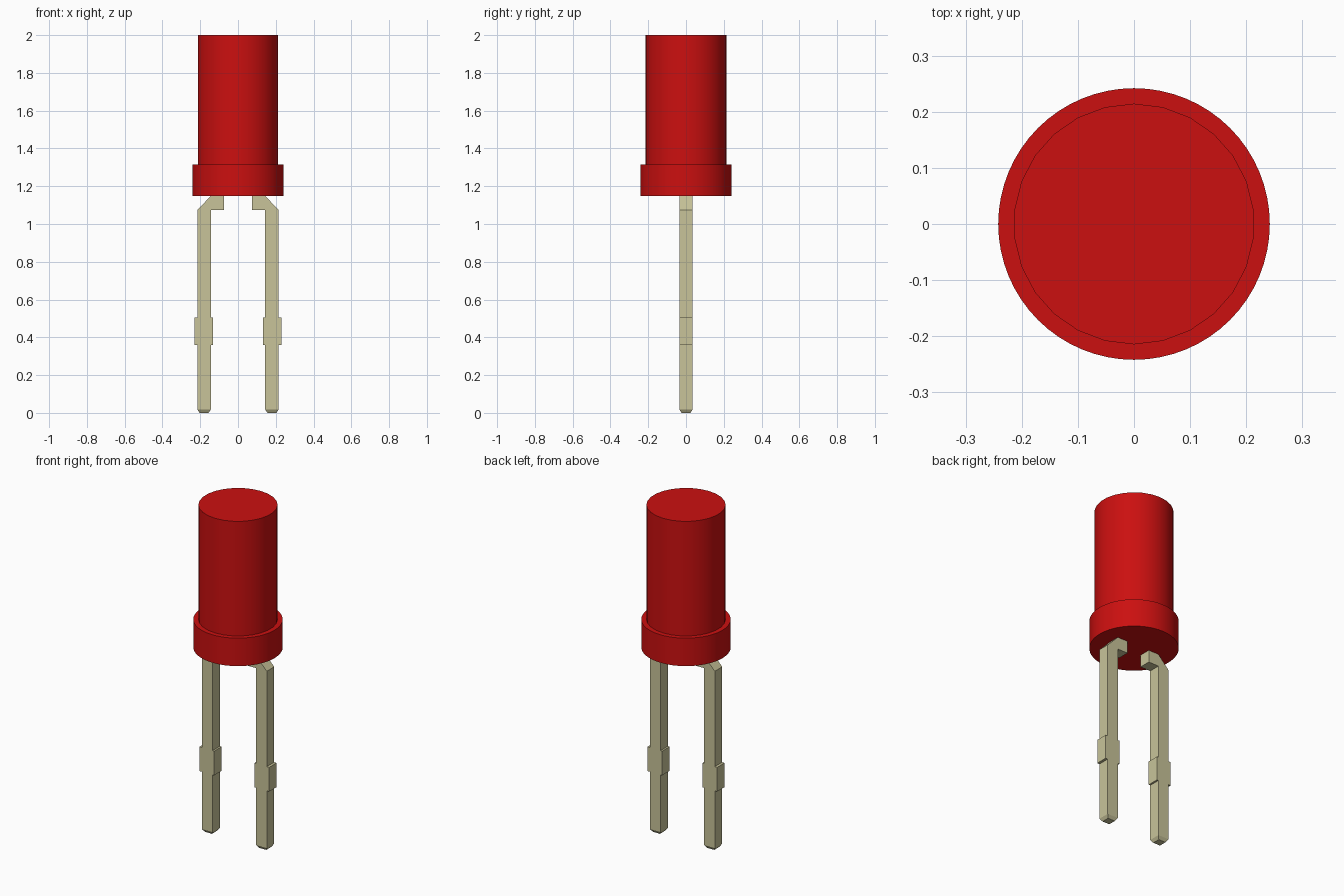
import bpy, bmesh, math

cube = bpy.data.objects.get("Cube")
if cube:
    bpy.data.objects.remove(cube, do_unlink=True)


def material(name, rgb):
    m = bpy.data.materials.new(name)
    m.use_nodes = True
    colour = (*rgb, 1)
    m.diffuse_color = colour
    m.node_tree.nodes["Principled BSDF"].inputs["Base Color"].default_value = colour
    return m


red = material("red_plastic", (0.60, 0.005, 0.005))
metal = material("tinned_metal", (0.58, 0.55, 0.32))


def add_object(name, bm, mat):
    bmesh.ops.recalc_face_normals(bm, faces=bm.faces)
    mesh = bpy.data.meshes.new(name)
    bm.to_mesh(mesh)
    bm.free()
    mesh.materials.append(mat)
    ob = bpy.data.objects.new(name, mesh)
    bpy.context.collection.objects.link(ob)
    return ob


def cylinder(name, radius, z0, z1, sides, mat):
    bpy.ops.mesh.primitive_cylinder_add(
        vertices=sides, radius=radius, depth=z1 - z0, location=(0, 0, (z0 + z1) / 2))
    ob = bpy.context.object
    ob.name = name
    ob.data.materials.append(mat)
    bpy.ops.object.shade_smooth_by_angle(angle=math.radians(40))


# Plastic body: round flange with a flat-topped lens
BASE, RIM = 1.148, 1.315
cylinder("flange", 0.242, BASE, RIM, 64, red)
cylinder("lens", 0.2145, RIM, 2.0, 26, red)

# Leg: side profile extruded in depth, with bent top, stop lug and tapered tip
HALF = 0.035
OUT, IN = 0.215, 0.144
TIP, INSET = 0.018, 0.012
profile = [
    (IN, TIP), (IN, 0.36), (0.133, 0.36), (0.133, 0.505), (IN, 0.505),
    (IN, 1.075), (0.075, 1.075), (0.075, BASE), (IN, BASE), (OUT, 1.075),
    (OUT, 0.505), (0.23, 0.505), (0.23, 0.36), (OUT, 0.36), (OUT, TIP),
]


def leg(name, side):
    bm = bmesh.new()
    face = bm.faces.new([bm.verts.new((side * x, -HALF, z)) for x, z in profile])
    extruded = bmesh.ops.extrude_face_region(bm, geom=[face])["geom"]
    moved = [v for v in extruded if isinstance(v, bmesh.types.BMVert)]
    bmesh.ops.translate(bm, verts=moved, vec=(0, 2 * HALF, 0))
    # Draw the bottom face down into a small taper
    bottom = min(bm.faces, key=lambda f: f.calc_center_median().z
                 if abs(f.normal.y) < 0.5 and len(f.verts) == 4 else 9)
    tip = bmesh.ops.extrude_discrete_faces(bm, faces=[bottom])["faces"][0]
    centre = side * (OUT + IN) / 2
    for v in tip.verts:
        v.co.x += math.copysign(INSET, centre - v.co.x)
        v.co.y -= math.copysign(INSET, v.co.y)
        v.co.z = 0
    add_object(name, bm, metal)


leg("left_leg", 1)
leg("right_leg", -1)
